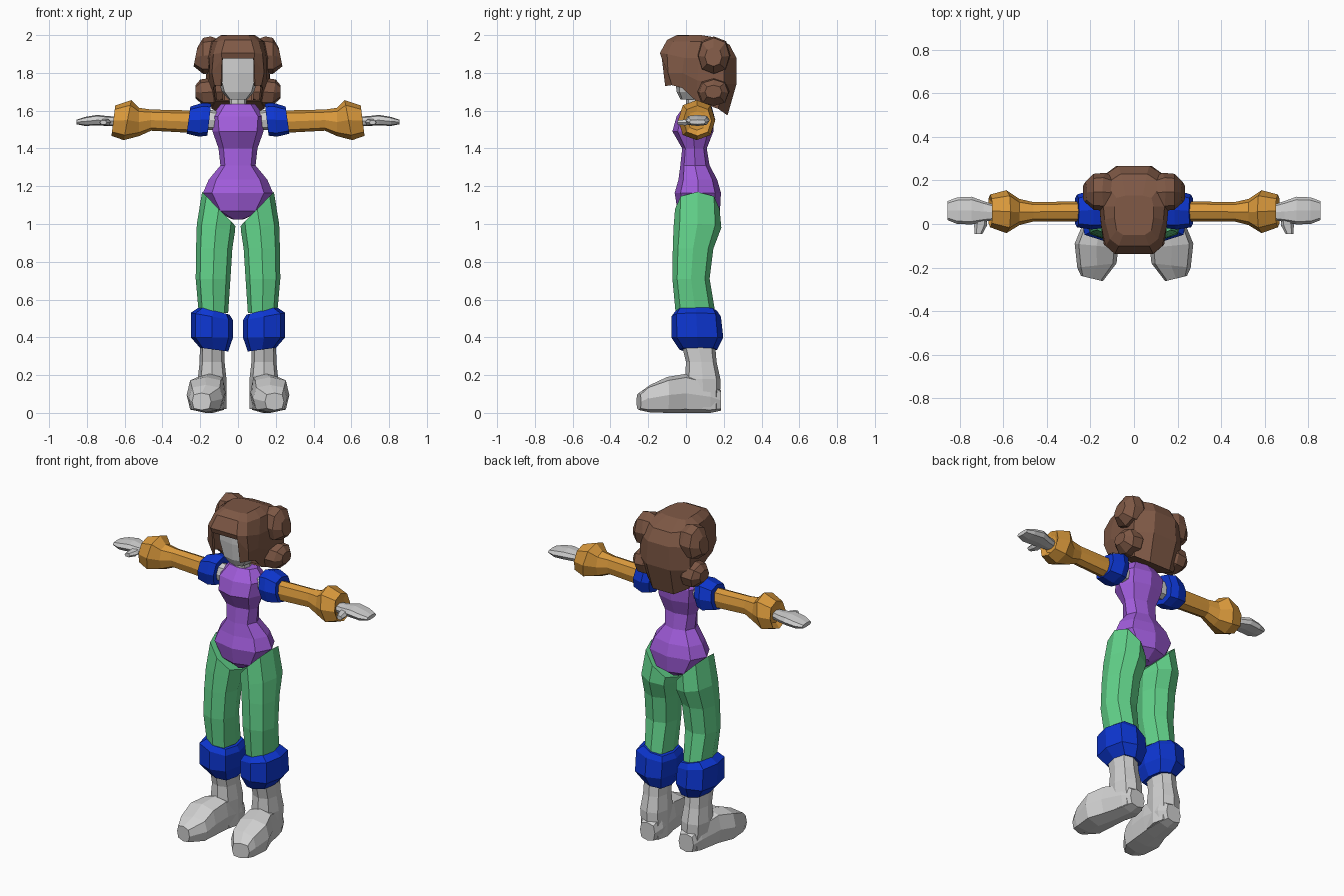
import bpy, bmesh, math


def mat(name, r, g, b):
    m = bpy.data.materials.new(name)
    m.diffuse_color = (r, g, b, 1)
    return m


BROWN = mat("brown", 0.21, 0.098, 0.06)
GREY = mat("light_grey", 0.63, 0.63, 0.63)
GOLD = mat("gold", 0.70, 0.32, 0.045)
BLUE = mat("blue", 0.004, 0.038, 0.66)
GREEN = mat("green", 0.125, 0.66, 0.26)
PURPLE = mat("purple", 0.36, 0.11, 0.72)


def finish(name, bm, material):
    bmesh.ops.recalc_face_normals(bm, faces=bm.faces)
    me = bpy.data.meshes.new(name)
    bm.to_mesh(me)
    bm.free()
    me.materials.append(material)
    ob = bpy.data.objects.new(name, me)
    bpy.context.collection.objects.link(ob)
    return ob


def loft(name, material, axis, rings, n=8, p=0.85, side=1):
    """Rings are (position, u centre, u radius, v min, v max, tilt).
    axis z: u=x v=y;  axis x: u=z v=y;  axis y: u=x v=z."""
    bm = bmesh.new()
    loops = []
    for pos, cu, ru, v0, v1, tilt in rings:
        loop = []
        for i in range(n):
            a = 2 * math.pi * i / n
            c, s = math.cos(a), math.sin(a)
            c = math.copysign(abs(c) ** p, c) if abs(c) > 1e-6 else 0
            s = math.copysign(abs(s) ** p, s) if abs(s) > 1e-6 else 0
            u, v = cu + ru * c, (v0 + v1) / 2 + (v1 - v0) / 2 * s
            w = pos + tilt * c
            x, y, z = {"z": (u, v, w), "x": (w, v, u), "y": (u, w, v)}[axis]
            loop.append(bm.verts.new((x * side, y, z)))
        loops.append(loop)
    for a, b in zip(loops, loops[1:]):
        for i in range(n):
            j = (i + 1) % n
            bm.faces.new((a[i], a[j], b[j], b[i]))
    bm.faces.new(loops[0])
    bm.faces.new(loops[-1])
    return finish(name, bm, material)


# Bodysuit
loft("bodysuit", PURPLE, "z", [
    (1.025, 0, 0.03, 0.00, 0.12, 0), (1.07, 0, 0.125, -0.045, 0.18, 0),
    (1.165, 0, 0.185, -0.06, 0.185, 0), (1.235, 0, 0.155, -0.04, 0.165, 0),
    (1.31, 0, 0.093, -0.03, 0.125, 0), (1.40, 0, 0.103, -0.02, 0.11, 0),
    (1.49, 0, 0.135, -0.072, 0.145, 0), (1.57, 0, 0.142, -0.05, 0.15, 0),
    (1.635, 0, 0.09, 0.00, 0.11, 0)])

# Head and neck
loft("neck", GREY, "z", [(1.58, 0, 0.05, 0.0, 0.1, 0),
                         (1.72, 0, 0.04, 0.0, 0.09, 0)])
loft("head", GREY, "z", [
    (1.66, 0, 0.05, -0.03, 0.10, 0), (1.70, 0, 0.085, -0.05, 0.15, 0),
    (1.80, 0, 0.115, -0.06, 0.17, 0), (1.91, 0, 0.115, -0.06, 0.17, 0)], p=0.5)

# Hair shell: half columns from front to back, each running from crown to tip
columns = [
    [(.05, -.05, 2.0), (.07, -.10, 1.975), (.088, -.138, 1.905),
     (.085, -.128, 1.875), (.09, -.11, 1.73)],
    [(.08, -.03, 1.997), (.11, -.07, 1.965), (.13, -.10, 1.90),
     (.138, -.095, 1.80), (.125, -.075, 1.735)],
    [(.09, .03, 2.0), (.135, .02, 1.965), (.15, -.01, 1.88),
     (.15, -.02, 1.80), (.13, -.02, 1.72)],
    [(.09, .08, 2.0), (.14, .08, 1.965), (.158, .07, 1.88),
     (.15, .06, 1.76), (.12, .055, 1.65)],
    [(.08, .12, 1.992), (.13, .185, 1.96), (.165, .205, 1.88),
     (.17, .20, 1.74), (.14, .17, 1.61)],
    [(.04, .13, 1.992), (.06, .23, 1.95), (.07, .267, 1.88),
     (.08, .267, 1.74), (.07, .22, 1.575)]]
bm = bmesh.new()
right = [[bm.verts.new(q) for q in col] for col in columns]
left = [[bm.verts.new((-x, y, z)) for x, y, z in col] for col in columns]
around = right + left[::-1]
for k in range(len(around)):
    a, b = around[k], around[(k + 1) % len(around)]
    last = 3 if k == len(around) - 1 else 4      # face opening at the front
    for r in range(last):
        bm.faces.new((a[r], b[r], b[r + 1], a[r + 1]))
bm.faces.new([c[0] for c in around])
for i in (3, 4):                                  # underside of the back hair
    bm.faces.new((right[i][4], right[i + 1][4], left[i + 1][4], left[i][4]))
hair = finish("hair", bm, BROWN)
thick = hair.modifiers.new("thickness", "SOLIDIFY")
thick.thickness = 0.012
thick.offset = -1

for side, word in ((1, "right"), (-1, "left")):
    def part(name, material, axis, rings, **kw):
        loft(word + "_" + name, material, axis, rings, side=side, **kw)

    # Hair buns
    part("upper_bun", BROWN, "x", [
        (0.08, 1.90, 0.07, 0.07, 0.21, 0), (0.13, 1.895, 0.098, 0.06, 0.235, 0.015),
        (0.185, 1.89, 0.095, 0.065, 0.23, 0), (0.225, 1.885, 0.05, 0.10, 0.19, -0.01)])
    part("lower_bun", BROWN, "x", [
        (0.08, 1.70, 0.05, 0.08, 0.20, 0), (0.13, 1.70, 0.075, 0.06, 0.23, 0),
        (0.19, 1.695, 0.07, 0.07, 0.225, 0.01), (0.225, 1.70, 0.035, 0.10, 0.19, 0)])

    # Arm: shoulder, blue armband, gold sleeve with flared cuff
    part("shoulder", GREY, "x", [(0.08, 1.55, 0.05, 0.01, 0.1, 0),
                                 (0.2, 1.55, 0.055, 0.01, 0.1, 0)])
    part("armband", BLUE, "x", [
        (0.152, 1.553, 0.085, -0.02, 0.14, -0.01), (0.195, 1.552, 0.09, -0.025, 0.155, -0.01),
        (0.262, 1.55, 0.072, -0.015, 0.135, -0.01)], p=0.7)
    part("sleeve", GOLD, "x", [
        (0.2, 1.54, 0.06, 0.01, 0.105, 0), (0.46, 1.55, 0.056, 0.012, 0.1, 0),
        (0.525, 1.54, 0.075, -0.005, 0.115, 0), (0.585, 1.55, 0.106, -0.042, 0.155, -0.02),
        (0.66, 1.547, 0.08, -0.015, 0.135, -0.01), (0.645, 1.547, 0.05, 0.01, 0.105, 0)])

    # Mitten hand with thumb
    part("hand", GREY, "x", [
        (0.63, 1.545, 0.024, 0.02, 0.085, 0), (0.69, 1.545, 0.026, 0.01, 0.105, 0),
        (0.745, 1.55, 0.028, -0.002, 0.125, 0), (0.81, 1.543, 0.024, 0.0, 0.122, 0),
        (0.855, 1.54, 0.012, 0.018, 0.105, 0)], p=0.7)
    part("thumb", GREY, "y", [
        (0.03, 0.70, 0.025, 1.525, 1.56, 0), (-0.005, 0.703, 0.03, 1.52, 1.555, 0),
        (-0.045, 0.713, 0.018, 1.525, 1.55, 0)], n=6)

    # Trouser leg, top edge cut high on the hip
    part("leg", GREEN, "z", [
        (1.08, 0.102, 0.088, -0.058, 0.178, 0.09), (0.98, 0.117, 0.101, -0.066, 0.187, 0.02),
        (0.87, 0.126, 0.096, -0.07, 0.145, 0), (0.71, 0.132, 0.092, -0.072, 0.125, 0),
        (0.53, 0.13, 0.078, -0.055, 0.155, 0)])

    # Blue leg cuff
    part("leg_cuff", BLUE, "z", [
        (0.54, 0.125, 0.08, -0.055, 0.165, 0.02), (0.51, 0.138, 0.112, -0.078, 0.185, 0.02),
        (0.40, 0.138, 0.112, -0.078, 0.197, 0.0), (0.335, 0.127, 0.075, -0.035, 0.165, 0.01)],
        p=0.7)

    # Boot: ankle and foot pointing slightly outward
    part("boot_ankle", GREY, "z", [
        (0.02, 0.13, 0.07, 0.0, 0.18, 0), (0.18, 0.137, 0.076, -0.005, 0.182, 0),
        (0.27, 0.137, 0.066, 0.0, 0.162, 0), (0.35, 0.137, 0.065, -0.02, 0.155, 0)], p=0.75)
    part("boot_foot", GREY, "y", [
        (0.185, 0.13, 0.05, 0.012, 0.12, 0), (0.13, 0.132, 0.07, 0.0, 0.17, 0),
        (0.0, 0.15, 0.085, 0.0, 0.207, 0), (-0.10, 0.172, 0.1, 0.0, 0.19, 0.01),
        (-0.19, 0.17, 0.09, 0.003, 0.148, -0.01), (-0.25, 0.193, 0.05, 0.015, 0.105, 0.012)],
        p=0.6)
